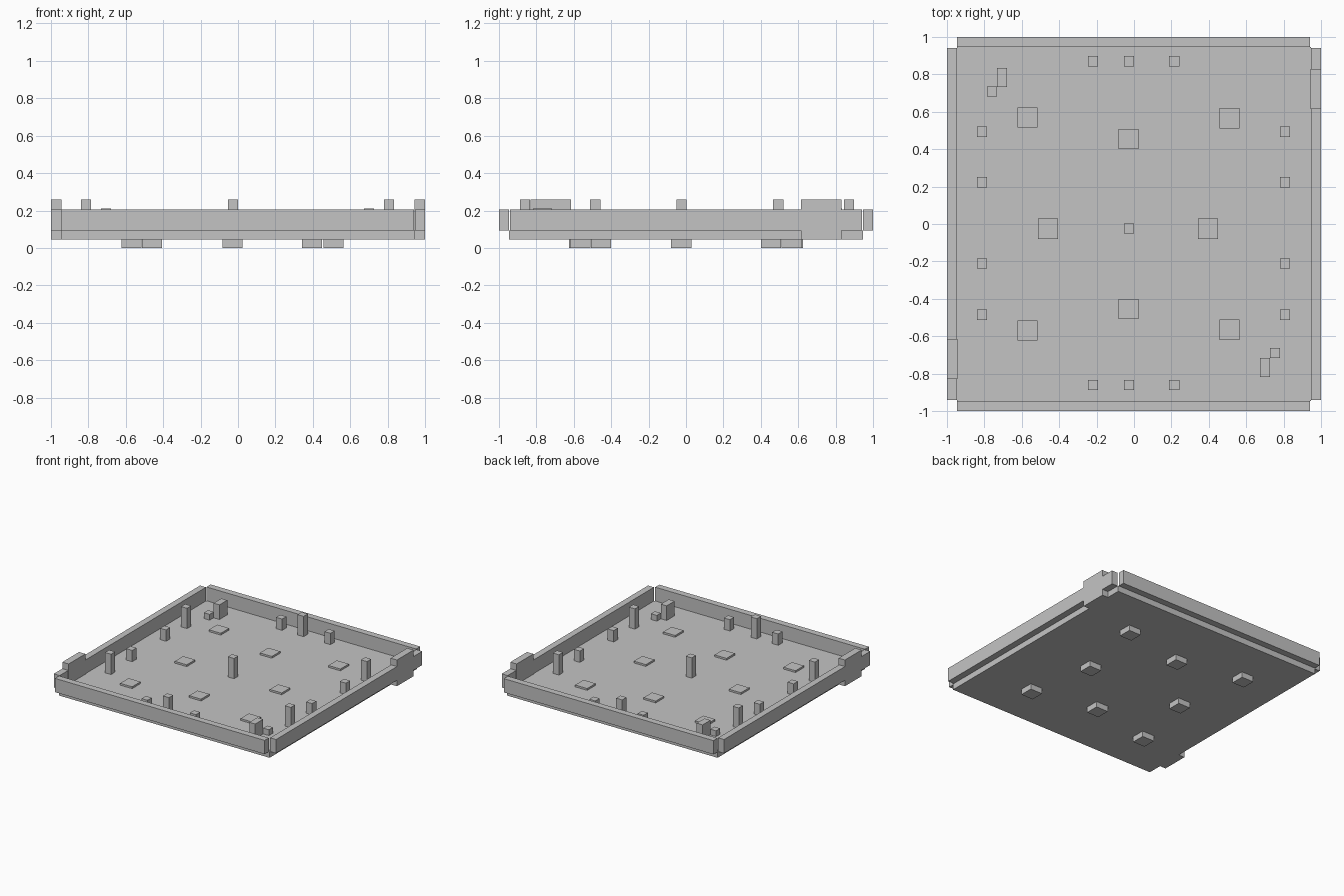
import bpy
import bmesh
from mathutils import Matrix, Vector

cube = bpy.data.objects.get("Cube")
if cube:
    bpy.data.objects.remove(cube, do_unlink=True)

grey = bpy.data.materials.new("light_grey")
grey.use_nodes = True
tone = (0.55, 0.55, 0.55, 1)
grey.diffuse_color = tone
grey.node_tree.nodes["Principled BSDF"].inputs["Base Color"].default_value = tone


def box(name, x, y, z):
    """Box spanning the (low, high) ranges x, y and z."""
    spans = (x, y, z)
    centre = Vector([(a + b) / 2 for a, b in spans])
    size = Vector([b - a for a, b in spans])
    bm = bmesh.new()
    bmesh.ops.create_cube(bm, size=1, matrix=Matrix.Translation(centre) @ Matrix.Diagonal(size).to_4x4())
    mesh = bpy.data.meshes.new(name)
    bm.to_mesh(mesh)
    bm.free()
    mesh.materials.append(grey)
    obj = bpy.data.objects.new(name, mesh)
    bpy.context.scene.collection.objects.link(obj)
    return obj


def peg(name, x, y, width, z):
    h = width / 2
    return box(name, (x - h, x + h), (y - h, y + h), z)


FLOOR_BOTTOM, FLOOR_TOP = 0.045, 0.093
WALL_TOP, TALL_TOP, SHORT_TOP = 0.205, 0.258, 0.185
INNER, END = 0.947, 0.94
wall_z = (FLOOR_TOP, WALL_TOP)

# Floor and the four separate walls, leaving open notches at the corners
box("floor", (-INNER, INNER), (-INNER, INNER), (FLOOR_BOTTOM, FLOOR_TOP))
box("front_wall", (-INNER, END), (-1, -INNER), wall_z)
box("back_wall", (-INNER, END), (INNER, 1), wall_z)
box("right_wall", (-1, -INNER), (-END, END), wall_z)
box("left_wall", (INNER, 1), (-END, END), wall_z)

# Raised clips on opposite corners of the side walls
box("left_clip", (0.943, 1), (0.615, 0.83), (FLOOR_BOTTOM, TALL_TOP))
box("right_clip", (-1, -0.943), (-0.83, -0.615), (FLOOR_BOTTOM, TALL_TOP))

# Square feet passing through the floor
feet = [(-0.57, 0.57), (0.51, 0.565), (-0.57, -0.57), (0.51, -0.565),
        (-0.03, 0.455), (-0.03, -0.455), (-0.46, -0.025), (0.395, -0.025)]
for i, (x, y) in enumerate(feet):
    peg(f"foot_{i + 1}", x, y, 0.108, (0, 0.108))

# Posts along the side walls: outer ones tall, inner ones short
for side, x in (("left", 0.807), ("right", -0.812)):
    for y, top in ((0.493, TALL_TOP), (0.223, SHORT_TOP), (-0.212, SHORT_TOP), (-0.485, TALL_TOP)):
        peg(f"{side}_post", x, y, 0.054, (FLOOR_TOP, top))

# Posts along the front and back walls: middle one tall
for side, y in (("front", -0.86), ("back", 0.87)):
    for x, top in ((-0.22, SHORT_TOP), (-0.027, TALL_TOP), (0.215, SHORT_TOP)):
        peg(f"{side}_post", x, y, 0.054, (FLOOR_TOP, top))

peg("centre_post", -0.027, -0.025, 0.054, (FLOOR_TOP, TALL_TOP))

# Stepped corner blocks
box("back_corner_block", (-0.733, -0.68), (0.733, 0.833), (FLOOR_TOP, 0.212))
box("back_corner_step", (-0.785, -0.733), (0.682, 0.735), (FLOOR_TOP, 0.14))
box("front_corner_block", (0.675, 0.728), (-0.818, -0.716), (FLOOR_TOP, 0.212))
box("front_corner_step", (0.728, 0.78), (-0.716, -0.664), (FLOOR_TOP, 0.14))
